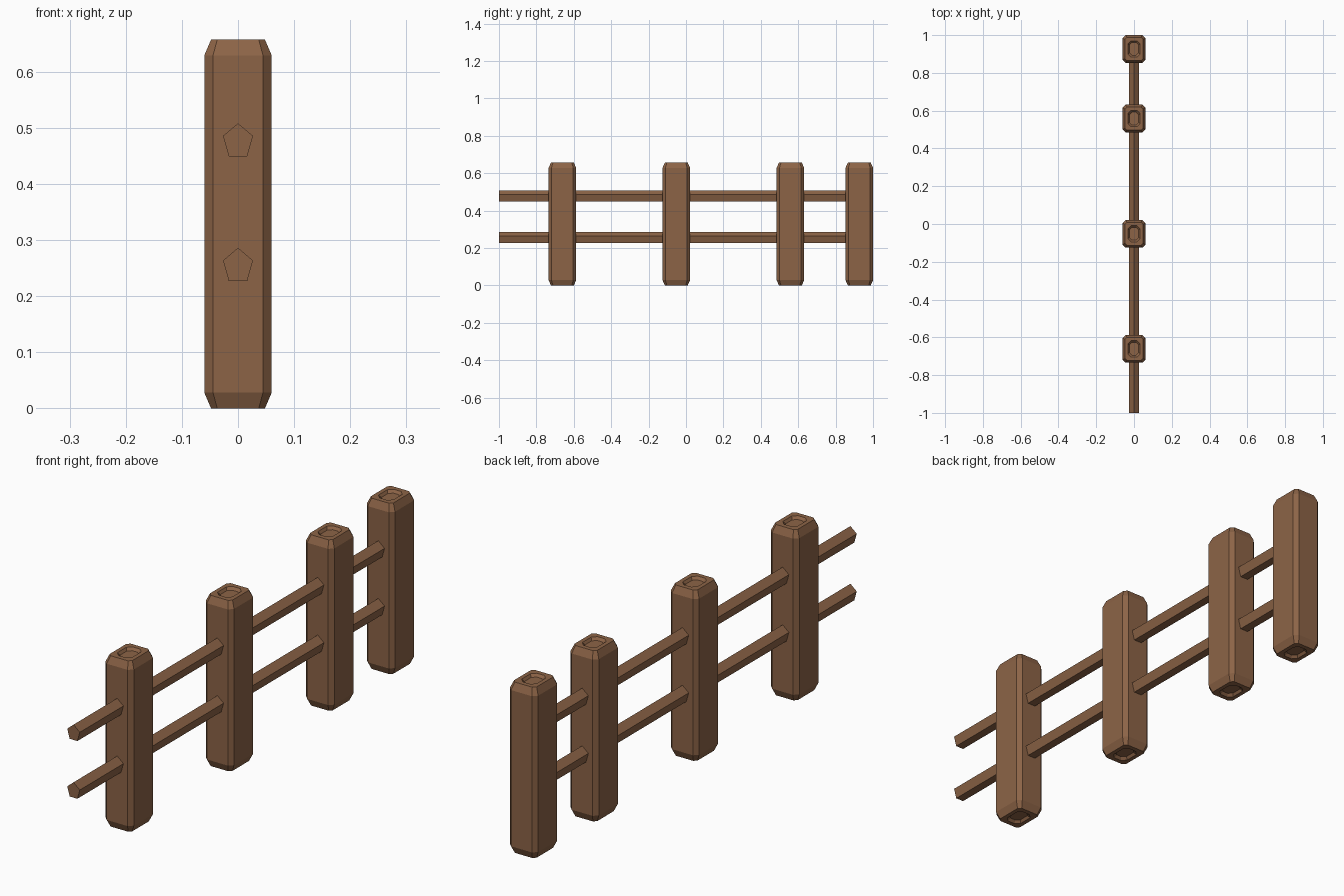
import bpy, bmesh, math

if "Cube" in bpy.data.objects:
    bpy.data.objects.remove(bpy.data.objects["Cube"])

wood = bpy.data.materials.new("brown wood")
wood.diffuse_color = (0.265, 0.127, 0.062, 1)
wood.use_nodes = True
wood.node_tree.nodes["Principled BSDF"].inputs["Base Color"].default_value = wood.diffuse_color


def loft(name, rings):
    """Skin a stack of equal-sized rings and cap both ends."""
    bm = bmesh.new()
    loops = [[bm.verts.new(p) for p in ring] for ring in rings]
    n = len(loops[0])
    for a, b in zip(loops, loops[1:]):
        for i in range(n):
            j = (i + 1) % n
            bm.faces.new((a[i], a[j], b[j], b[i]))
    bm.faces.new(loops[0][::-1])
    bm.faces.new(loops[-1])
    bmesh.ops.recalc_face_normals(bm, faces=bm.faces)
    mesh = bpy.data.meshes.new(name)
    bm.to_mesh(mesh)
    bm.free()
    mesh.materials.append(wood)
    obj = bpy.data.objects.new(name, mesh)
    bpy.context.collection.objects.link(obj)
    return obj


def octagon(hx, hy, cut, y, z):
    """Rectangle with cut corners, counter-clockwise."""
    pts = [(hx, -hy + cut), (hx, hy - cut), (hx - cut, hy), (-hx + cut, hy),
           (-hx, hy - cut), (-hx, -hy + cut), (-hx + cut, -hy), (hx - cut, -hy)]
    return [(px, y + py, z) for px, py in pts]


# Posts: chamfered block with a shallow dish in both ends
H = 0.657
half = [(0.025, 0.034, 0.014, 0.010),   # dish floor
        (0.032, 0.043, 0.016, 0.0),     # dish rim
        (0.048, 0.061, 0.011, 0.0),     # end face edge
        (0.060, 0.0735, 0.0155, 0.028)]  # shoulder
for k, y in enumerate((-0.661, -0.052, 0.558, 0.9265)):
    rings = [octagon(hx, hy, c, y, z) for hx, hy, c, z in half]
    rings += [octagon(hx, hy, c, y, H - z) for hx, hy, c, z in reversed(half)]
    loft(f"post_{k + 1}", rings)

# Rails: five-sided bars, point up, ending inside the last post
for name, z in (("lower_rail", 0.2535), ("upper_rail", 0.4755)):
    rings = []
    for y in (-1.0, 0.93):
        angles = [math.radians(90 + 72 * i) for i in range(5)]
        rings.append([(0.028 * math.cos(a), y, z + 0.0325 * math.sin(a)) for a in angles])
    loft(name, rings)
